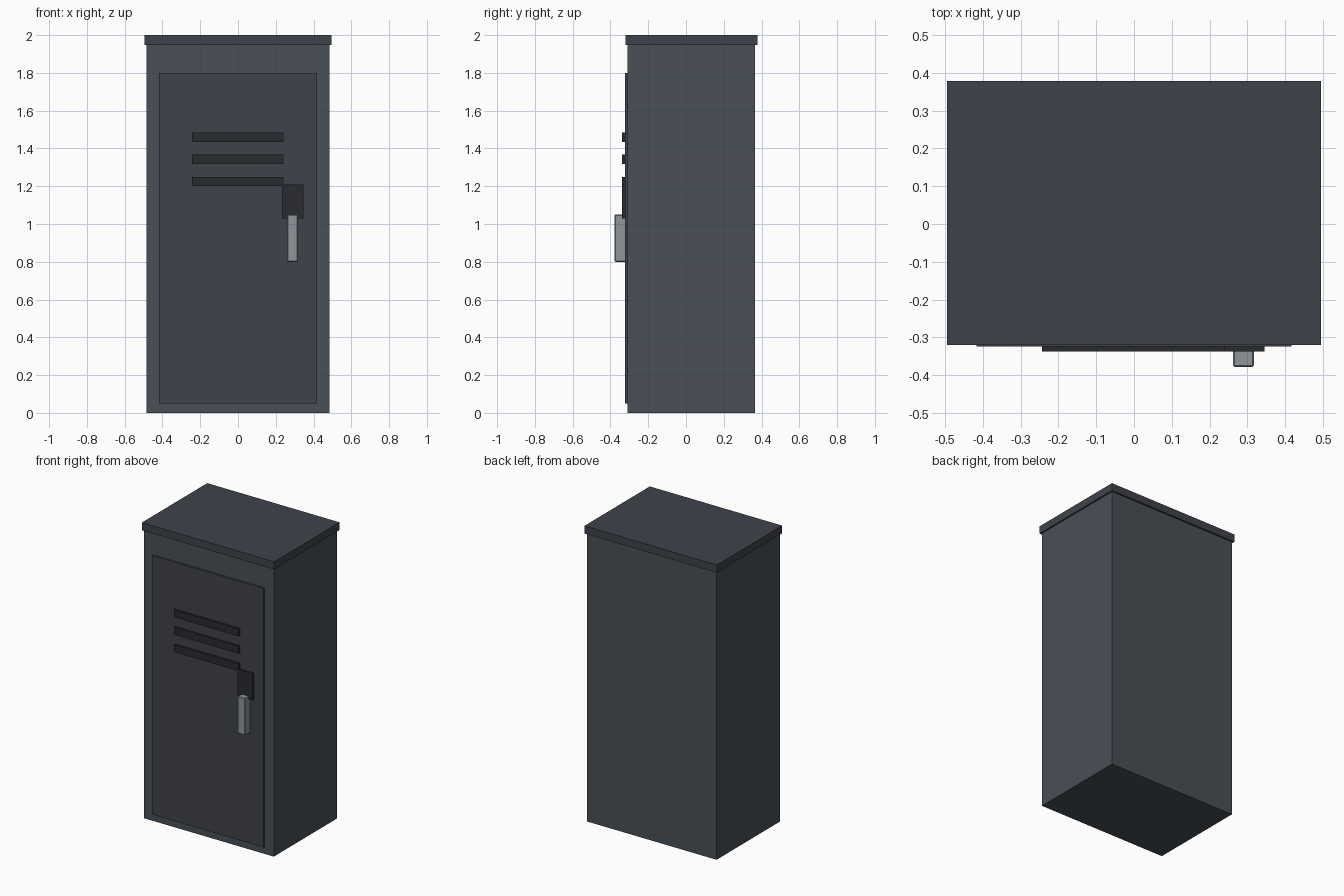
import bpy

if "Cube" in bpy.data.objects:
    bpy.data.objects.remove(bpy.data.objects["Cube"])


def material(name, color):
    mat = bpy.data.materials.new(name)
    mat.diffuse_color = (*color, 1)
    mat.use_nodes = True
    mat.node_tree.nodes["Principled BSDF"].inputs["Base Color"].default_value = mat.diffuse_color
    return mat


def box(name, x, y, z, mat):
    """Axis-aligned box from (min, max) ranges."""
    ranges = (x, y, z)
    bpy.ops.mesh.primitive_cube_add(size=1)
    ob = bpy.context.object
    ob.name = name
    ob.location = [(a + b) / 2 for a, b in ranges]
    ob.scale = [b - a for a, b in ranges]
    bpy.ops.object.transform_apply(location=True, rotation=False, scale=True)
    ob.data.materials.append(mat)
    return ob


shell = material("shell_paint", (0.065, 0.08, 0.095))
trim = material("trim_paint", (0.05, 0.055, 0.07))
dark = material("dark_metal", (0.022, 0.024, 0.03))
steel = material("handle_steel", (0.27, 0.30, 0.32))

# Cabinet shell and overhanging lid
box("body", (-0.485, 0.485), (-0.31, 0.366), (0, 1.95), shell)
box("lid", (-0.495, 0.495), (-0.32, 0.378), (1.948, 2.0), trim)

# Door panel
box("door", (-0.417, 0.417), (-0.324, -0.30), (0.05, 1.80), trim)

# Ventilation slats
for i in range(3):
    z = 1.225 + i * 0.1175
    box(f"vent_slat_{i + 1}", (-0.243, 0.241), (-0.338, -0.315),
        (z - 0.025, z + 0.025), dark)

# Latch plate and hanging handle
box("latch_plate", (0.232, 0.346), (-0.338, -0.315), (1.03, 1.21), dark)
handle = box("handle", (0.262, 0.317), (-0.378, -0.32), (0.80, 1.05), steel)
bevel = handle.modifiers.new("edge_chamfer", "BEVEL")
bevel.width = 0.004
bevel.segments = 1
